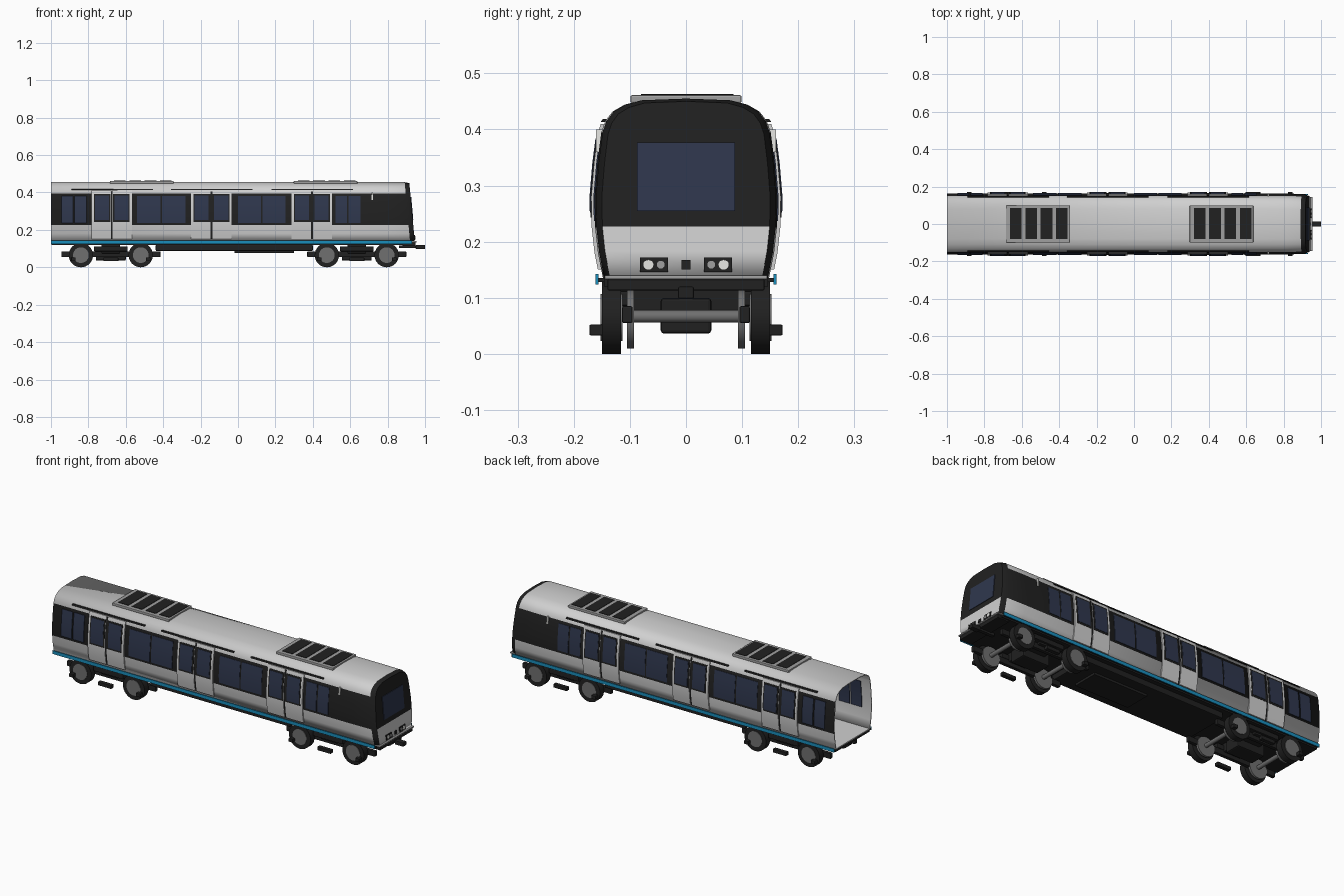
import bpy, bmesh, math
from mathutils import Matrix

old = bpy.data.objects.get("Cube")
if old:
    bpy.data.objects.remove(old, do_unlink=True)


def material(name, r, g, b):
    m = bpy.data.materials.new(name)
    m.use_nodes = True
    m.diffuse_color = (r, g, b, 1)
    m.node_tree.nodes["Principled BSDF"].inputs["Base Color"].default_value = (r, g, b, 1)
    return m


WHITE = material("body light grey", .63, .63, .63)
BLACK = material("black", .015, .015, .015)
GLASS = material("navy glass", .028, .038, .075)
BLUE = material("stripe blue", .01, .27, .5)
STEEL = material("steel grey", .16, .16, .16)
FRAME = material("roof unit grey", .35, .35, .35)
LAMP = material("lamp white", .85, .85, .82)


def finish(name, bm, mats, smooth=False, fix=True):
    if fix:
        bmesh.ops.recalc_face_normals(bm, faces=bm.faces)
    me = bpy.data.meshes.new(name)
    bm.to_mesh(me)
    bm.free()
    for m in mats:
        me.materials.append(m)
    ob = bpy.data.objects.new(name, me)
    bpy.context.collection.objects.link(ob)
    if smooth:
        bpy.ops.object.select_all(action='DESELECT')
        ob.select_set(True)
        bpy.context.view_layer.objects.active = ob
        bpy.ops.object.shade_smooth_by_angle(angle=math.radians(35))
    return ob


def box(name, x0, x1, y0, y1, z0, z1, mat, bevel=0):
    bm = bmesh.new()
    bmesh.ops.create_cube(bm, size=1)
    for v in bm.verts:
        v.co.x = x1 if v.co.x > 0 else x0
        v.co.y = y1 if v.co.y > 0 else y0
        v.co.z = z1 if v.co.z > 0 else z0
    if bevel:
        bmesh.ops.bevel(bm, geom=bm.edges[:], offset=bevel, segments=2, profile=.5, affect='EDGES')
    return finish(name, bm, [mat])


def sided_box(name, x0, x1, y0, y1, z0, z1, mat, bevel=0):
    box("left_" + name, x0, x1, y0, y1, z0, z1, mat, bevel)
    box("right_" + name, x0, x1, -y1, -y0, z0, z1, mat, bevel)


def cylinder(name, x, y, z, r, depth, mat, axis='X', sides=32):
    bm = bmesh.new()
    bmesh.ops.create_cone(bm, cap_ends=True, segments=sides, radius1=r, radius2=r, depth=depth,
                          matrix=Matrix.Translation((x, y, z)) @ Matrix.Rotation(math.pi / 2, 4, axis))
    return finish(name, bm, [mat], True)


# Half cross-section of the body: half width and height
PROFILE = [(.148, .135), (.157, .18), (.162, .225), (.163, .28), (.158, .34), (.151, .395),
           (.144, .415), (.131, .432), (.11, .444), (.08, .452), (0, .455)]


def half_width(z):
    for (y0, z0), (y1, z1) in zip(PROFILE, PROFILE[1:]):
        if z <= z1:
            return y0 + (y1 - y0) * (z - z0) / (z1 - z0)
    return 0


def front_x(z):
    return .945 - .09 * (z - .135)


def skin(name, x0, x1, z0, z1, out, inner, mat):
    """Panel that follows the curve of both body sides."""
    zs = [z0] + [z for _, z in PROFILE if z0 < z < z1] + [z1]
    section = [(half_width(z) + out, z) for z in zs]
    section += [(half_width(z) - inner, z) for z in reversed(zs)]
    for side, s in (("left_", 1), ("right_", -1)):
        bm = bmesh.new()
        a, b = [[bm.verts.new((x, s * y, z)) for y, z in section] for x in (x0, x1)]
        n, k = len(section), len(zs)
        for i in range(n):
            j = (i + 1) % n
            bm.faces.new((a[i], a[j], b[j], b[i]))
        for ring in (a, b):
            for i in range(k - 1):
                bm.faces.new((ring[i], ring[i + 1], ring[n - 2 - i], ring[n - 1 - i]))
        finish(side + name, bm, [mat], True)


def front_plate(name, y0, y1, z0, z1, out, mat):
    """Thin plate lying on the sloping cab front."""
    ob = box(name, 0, 1, y0, y1, z0, z1, mat)
    for v in ob.data.vertices:
        v.co.x = front_x(v.co.z) + (out if v.co.x > .5 else -.004)


# Body shell, open at the rear, closed by the sloping cab front
bm = bmesh.new()
outline = PROFILE + [(-y, z) for y, z in PROFILE[-2::-1]]
rings = []
for x in (-1, .8):
    rings.append([bm.verts.new((x, y, z)) for y, z in outline])
rings.append([bm.verts.new((front_x(z) - .025, y * .985, z)) for y, z in outline])
rings.append([bm.verts.new((front_x(z), y * .92, .29 + (z - .29) * .97)) for y, z in outline])
n, top = len(outline), len(PROFILE) - 1
for k, (a, b) in enumerate(zip(rings, rings[1:])):
    for i in range(n - 1):
        f = bm.faces.new((a[i], a[i + 1], b[i + 1], b[i]))
        f.material_index = 1 if k == 2 or .225 < f.calc_center_median().z < .396 else 0
cap = rings[-1]
for i in range(top):
    corners = [cap[i], cap[i + 1], cap[n - 2 - i], cap[n - 1 - i]]
    f = bm.faces.new(list(dict.fromkeys(corners)))
    f.material_index = 0 if f.calc_center_median().z < .225 else 1
shell = finish("body_shell", bm, [WHITE, BLACK, WHITE], True, fix=False)
wall = shell.modifiers.new("wall", 'SOLIDIFY')
wall.thickness, wall.offset = .007, -1
wall.material_offset = wall.material_offset_rim = 2

# Floor, underframe and stripe
box("floor", -1, .92, -.142, .142, .134, .138, WHITE)
box("under_deck", -.998, .93, -.146, .146, .12, .134, BLACK)
box("underframe", -.44, .4, -.125, .125, .088, .12, BLACK, .004)
box("equipment_box", -.02, .3, -.07, .07, .076, .09, BLACK)
sided_box("blue_stripe", -1, .93, .156, .161, .124, .142, BLUE)
sided_box("stripe_bracket", -1, .92, .143, .157, .128, .135, BLACK)

# Side windows, as pairs of panes
for x0, x1 in ((-.945, -.81), (-.54, -.28), (0, .255), (.52, .655)):
    mid = (x0 + x1) / 2
    skin("window_rear_pane", x0, mid - .004, .237, .38, .002, .01, GLASS)
    skin("window_front_pane", mid + .004, x1, .237, .38, .002, .01, GLASS)

# Sliding doors with glass and the rail above each pair
for c in (-.675, -.142, .395):
    for s in (-1, 1):
        def span(a, b):
            return sorted((c + s * a, c + s * b))
        skin("door_leaf", *span(.005, .108), .15, .41, .006, .003, WHITE)
        skin("door_window_seal", *span(.006, .096), .243, .392, .0075, 0, BLACK)
        skin("door_glass", *span(.015, .09), .252, .384, .009, .01, GLASS)
    skin("door_gap", c - .005, c + .005, .15, .405, .003, .003, BLACK)
    skin("door_rail", c - .215, c + .22, .413, .419, .007, .002, BLACK)

# Cab side handles
sided_box("cab_handle", .715, .723, .15, .16, .36, .4, LAMP)

# Cab front
front_plate("windscreen", -.087, .087, .255, .377, .003, GLASS)
for s in (-1, 1):
    front_plate("headlight_housing", *sorted((s * .032, s * .082)), .146, .172, .004, BLACK)
    for y, r, m in ((.067, .009, LAMP), (.045, .007, FRAME)):
        cylinder("headlight", front_x(.159) + .003, s * y, .159, r, .006, m, 'Y', 16)
front_plate("front_latch", -.008, .008, .15, .167, .004, BLACK)
box("front_lip", .9, .955, -.145, .145, .133, .14, FRAME, .002)
box("front_bumper", .88, .95, -.14, .14, .113, .133, BLACK, .003)
box("coupler_bar", .86, .97, -.009, .009, .103, .117, BLACK)
box("coupler_head", .95, 1, -.014, .014, .098, .12, BLACK, .003)

# Roof units with dark vents
for x0 in (-.685, .298):
    box("roof_unit", x0, x0 + .34, -.099, .099, .447, .461, FRAME, .003)
    for i in range(4):
        x = x0 + .022 + i * .082
        box("roof_vent", x, x + .062, -.08, .085, .458, .463, BLACK)

# Bogies
for c in (-.68, .635):
    sided_box("bogie_frame", c - .265, c + .265, .095, .114, .055, .085, BLACK, .003)
    sided_box("bogie_spring_beam", c - .09, c + .09, .095, .14, .085, .112, BLACK, .004)
    sided_box("bogie_side_bar", c - .04, c + .04, .15, .172, .033, .052, BLACK, .002)
    box("bogie_bolster", c - .05, c + .05, -.13, .13, .075, .122, BLACK, .004)
    box("bogie_motor", c - .08, c + .08, -.045, .045, .036, .1, BLACK, .006)
    for s in (-1, 1):
        sided_box("axle_stub", c + s * .2 - .012, c + s * .2 + .012, .145, .172, .033, .052, BLACK, .002)
        x = c + s * .16
        cylinder("axle", x, 0, .067, .011, .23, STEEL, sides=16)
        for t in (-1, 1):
            cylinder("wheel", x, t * .133, .065, .065, .034, BLACK)
            cylinder("wheel_hub", x, t * .133, .065, .042, .039, STEEL)
            cylinder("brake_disc", x, t * .099, .062, .052, .012, STEEL)
